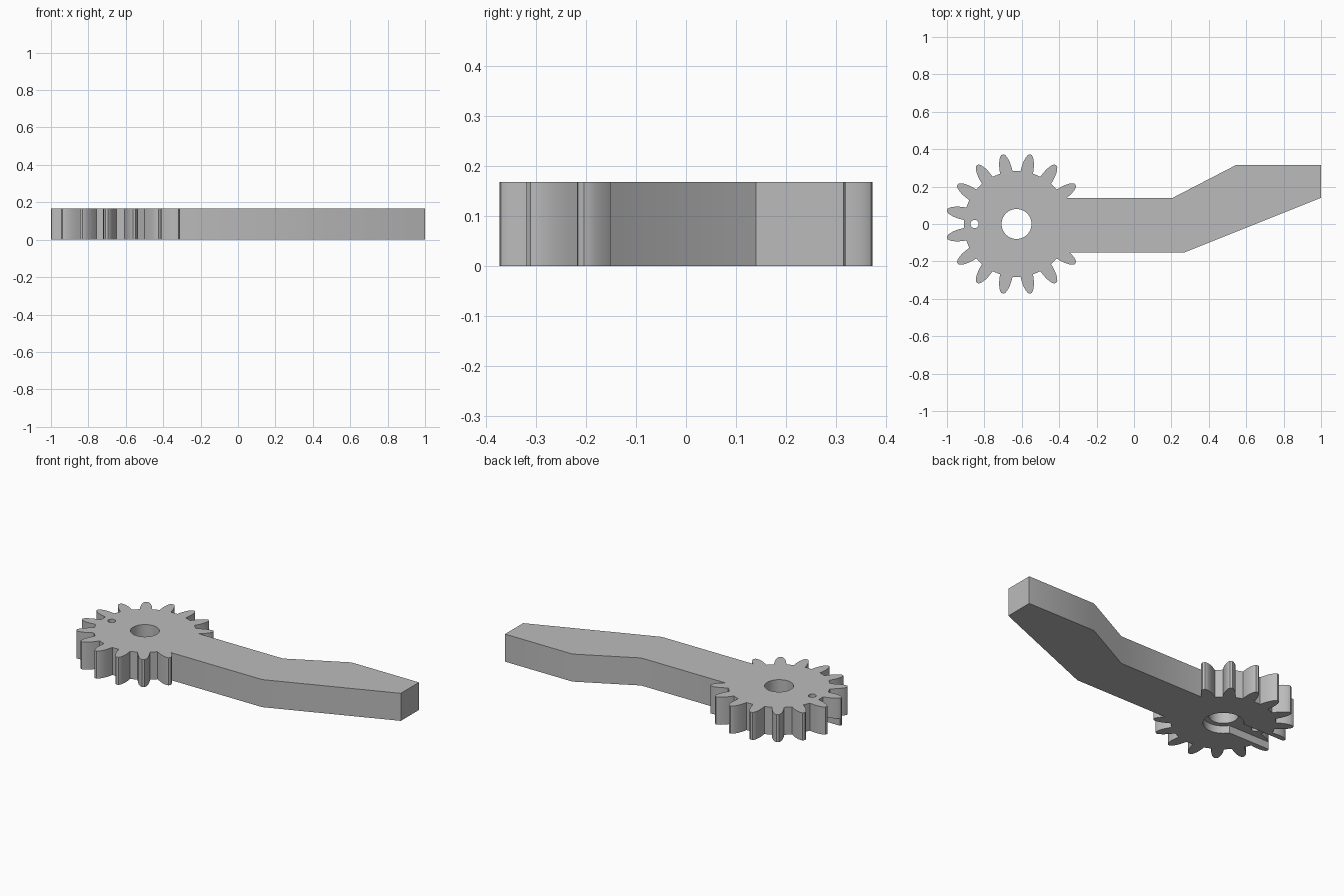
import bpy, bmesh, math

if "Cube" in bpy.data.objects:
    bpy.data.objects.remove(bpy.data.objects["Cube"], do_unlink=True)

THICK = 0.168
CX = -0.628          # gear axis
TEETH = 16

grey = bpy.data.materials.new("plain grey")
grey.use_nodes = True
grey.diffuse_color = (0.5, 0.5, 0.5, 1)
grey.node_tree.nodes["Principled BSDF"].inputs["Base Color"].default_value = (0.5, 0.5, 0.5, 1)


def prism(name, outline, z0, z1):
    """Extrude a flat outline from z0 to z1."""
    bm = bmesh.new()
    base = bm.faces.new([bm.verts.new((x, y, z0)) for x, y in outline])
    top = bmesh.ops.extrude_face_region(bm, geom=[base])["geom"]
    verts = [v for v in top if isinstance(v, bmesh.types.BMVert)]
    bmesh.ops.translate(bm, verts=verts, vec=(0, 0, z1 - z0))
    bmesh.ops.recalc_face_normals(bm, faces=bm.faces)
    mesh = bpy.data.meshes.new(name)
    bm.to_mesh(mesh)
    bm.free()
    mesh.materials.append(grey)
    obj = bpy.data.objects.new(name, mesh)
    bpy.context.collection.objects.link(obj)
    return obj


def circle(x, radius, n=48):
    return [(x + radius * math.cos(2 * math.pi * i / n),
             radius * math.sin(2 * math.pi * i / n)) for i in range(n)]


def combine(target, other, operation):
    """Apply a boolean and drop the helper."""
    mod = target.modifiers.new(operation, 'BOOLEAN')
    mod.operation, mod.object, mod.solver = operation, other, 'EXACT'
    other.hide_render = True
    bpy.context.view_layer.objects.active = target
    bpy.ops.object.modifier_apply(modifier=mod.name)
    bpy.data.objects.remove(other, do_unlink=True)


# Gear outline: one rounded tooth profile (radius, half width) repeated
flank = [(0.281, 0.034), (0.300, 0.033), (0.320, 0.031), (0.340, 0.027),
         (0.358, 0.021), (0.371, 0.014), (0.378, 0.007)]
profile = [(r, -w) for r, w in flank] + [(r, w) for r, w in reversed(flank)]
outline = []
for k in range(TEETH):
    a = (k + 0.5) * 2 * math.pi / TEETH
    c, s = math.cos(a), math.sin(a)
    outline += [(CX + r * c - w * s, r * s + w * c) for r, w in profile]
lever = prism("gear_lever", outline, 0, THICK)

# Cranked arm
arm = prism("arm", [(-0.42, -0.152), (0.27, -0.152), (1, 0.14), (1, 0.315),
                    (0.545, 0.315), (0.205, 0.139), (-0.42, 0.139)], 0, THICK)
combine(lever, arm, 'UNION')

# Axle hole and small pin hole
for name, x, radius in (("axle_hole", CX, 0.08), ("pin_hole", -0.852, 0.022)):
    combine(lever, prism(name, circle(x, radius), -0.1, THICK + 0.1), 'DIFFERENCE')

# Underside pocket: round hub with a slot running out through the rim
DEPTH, HALF = 0.045, 0.06
combine(lever, prism("hub_pocket", circle(CX, 0.11), -0.1, DEPTH), 'DIFFERENCE')
combine(lever, prism("slot", [(-1.1, -HALF), (CX, -HALF), (CX, HALF), (-1.1, HALF)],
                     -0.1, DEPTH), 'DIFFERENCE')

# Smooth the curved walls, keep the edges crisp
bpy.ops.object.select_all(action='DESELECT')
lever.select_set(True)
bpy.context.view_layer.objects.active = lever
bpy.ops.object.shade_smooth_by_angle(angle=math.radians(30))
